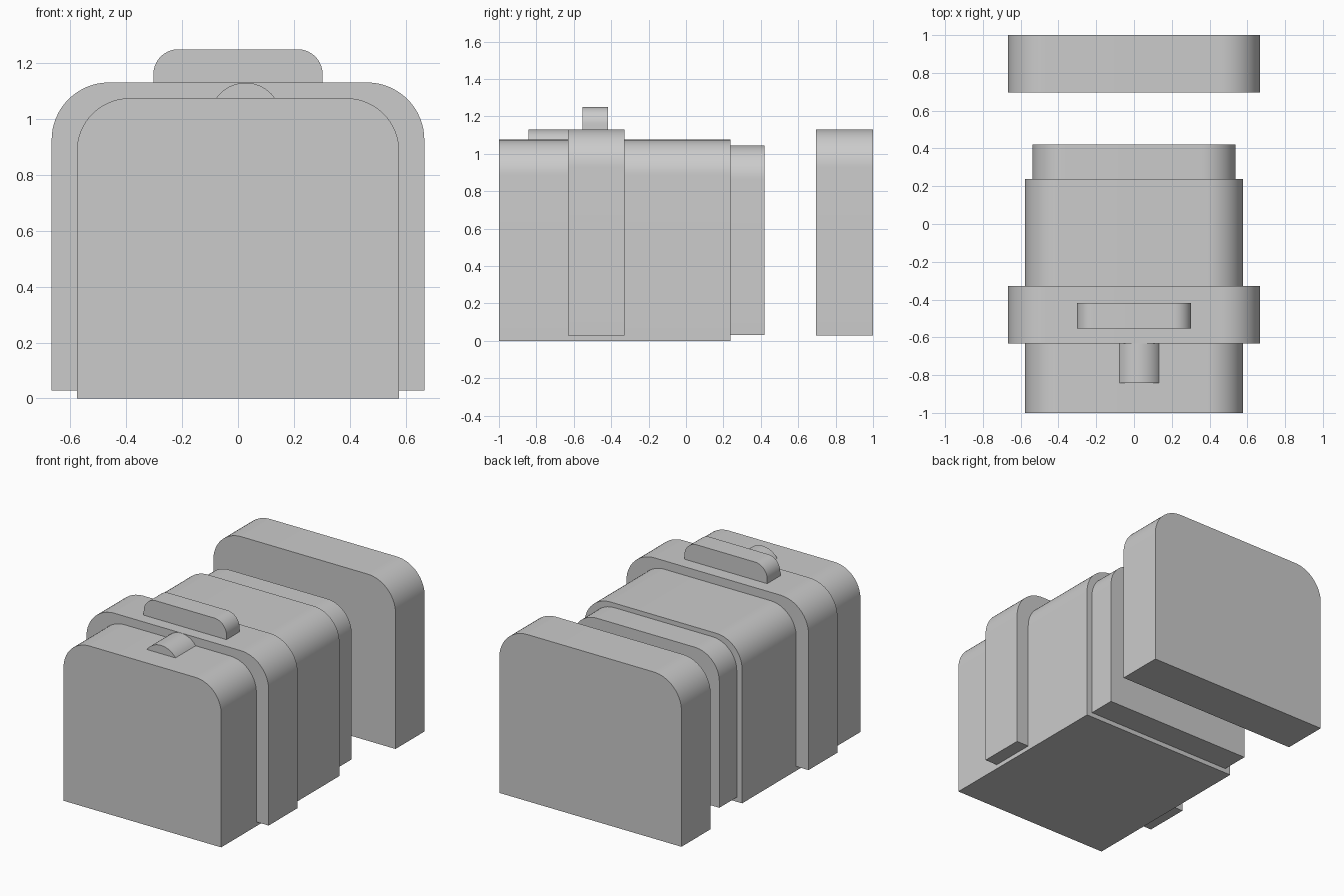
import bpy, bmesh
from math import cos, sin, pi, asin

if "Cube" in bpy.data.objects:
    bpy.data.objects.remove(bpy.data.objects["Cube"])


def extrude_profile(name, points, y0, y1):
    """Extrude a closed x-z outline from y0 to y1, smooth on its curves."""
    bm = bmesh.new()
    face = bm.faces.new([bm.verts.new((x, y0, z)) for x, z in points])
    new = bmesh.ops.extrude_face_region(bm, geom=[face])["geom"]
    moved = [v for v in new if isinstance(v, bmesh.types.BMVert)]
    bmesh.ops.translate(bm, verts=moved, vec=(0, y1 - y0, 0))
    bmesh.ops.recalc_face_normals(bm, faces=bm.faces)
    mesh = bpy.data.meshes.new(name)
    bm.to_mesh(mesh)
    bm.free()
    obj = bpy.data.objects.new(name, mesh)
    bpy.context.collection.objects.link(obj)
    bpy.ops.object.select_all(action='DESELECT')
    obj.select_set(True)
    bpy.context.view_layer.objects.active = obj
    bpy.ops.object.shade_smooth_by_angle(angle=pi / 6)
    return obj


def arch(half, z0, z1, r, cx=0.0, steps=16):
    """Rectangle outline with its two top corners rounded."""
    pts = [(cx - half, z0), (cx + half, z0)]
    for side, start in ((1, 0), (-1, pi / 2)):
        for i in range(steps + 1):
            a = start + i / steps * pi / 2
            pts.append((cx + side * (half - r) + r * cos(a), z1 - r + r * sin(a)))
    return pts


def circle_cap(cx, half, z0, z1, steps=24):
    """Circular segment of the given half chord and height."""
    h = z1 - z0
    r = (half * half + h * h) / (2 * h)
    a = asin(half / r)
    angles = [a - 2 * a * i / steps for i in range(steps + 1)]
    return [(cx + r * sin(t), z1 - r + r * cos(t)) for t in angles]


# Rounded slabs: half width, bottom, top, corner radius, front y, back y
slabs = {
    "main_body": (0.577, 0.0, 1.075, 0.19, -1.0, 0.237),
    "rear_neck": (0.538, 0.03, 1.045, 0.18, 0.237, 0.42),
    "collar_band": (0.667, 0.028, 1.131, 0.205, -0.632, -0.329),
    "detached_rear_cap": (0.667, 0.028, 1.131, 0.205, 0.695, 1.0),
    "top_grip": (0.303, 1.131, 1.25, 0.09, -0.553, -0.417),
}
for name, (half, z0, z1, r, y0, y1) in slabs.items():
    extrude_profile(name, arch(half, z0, z1, r), y0, y1)

# Small domed latch on the body, just in front of the collar
extrude_profile("top_latch", circle_cap(0.027, 0.105, 1.075, 1.13), -0.843, -0.632)
